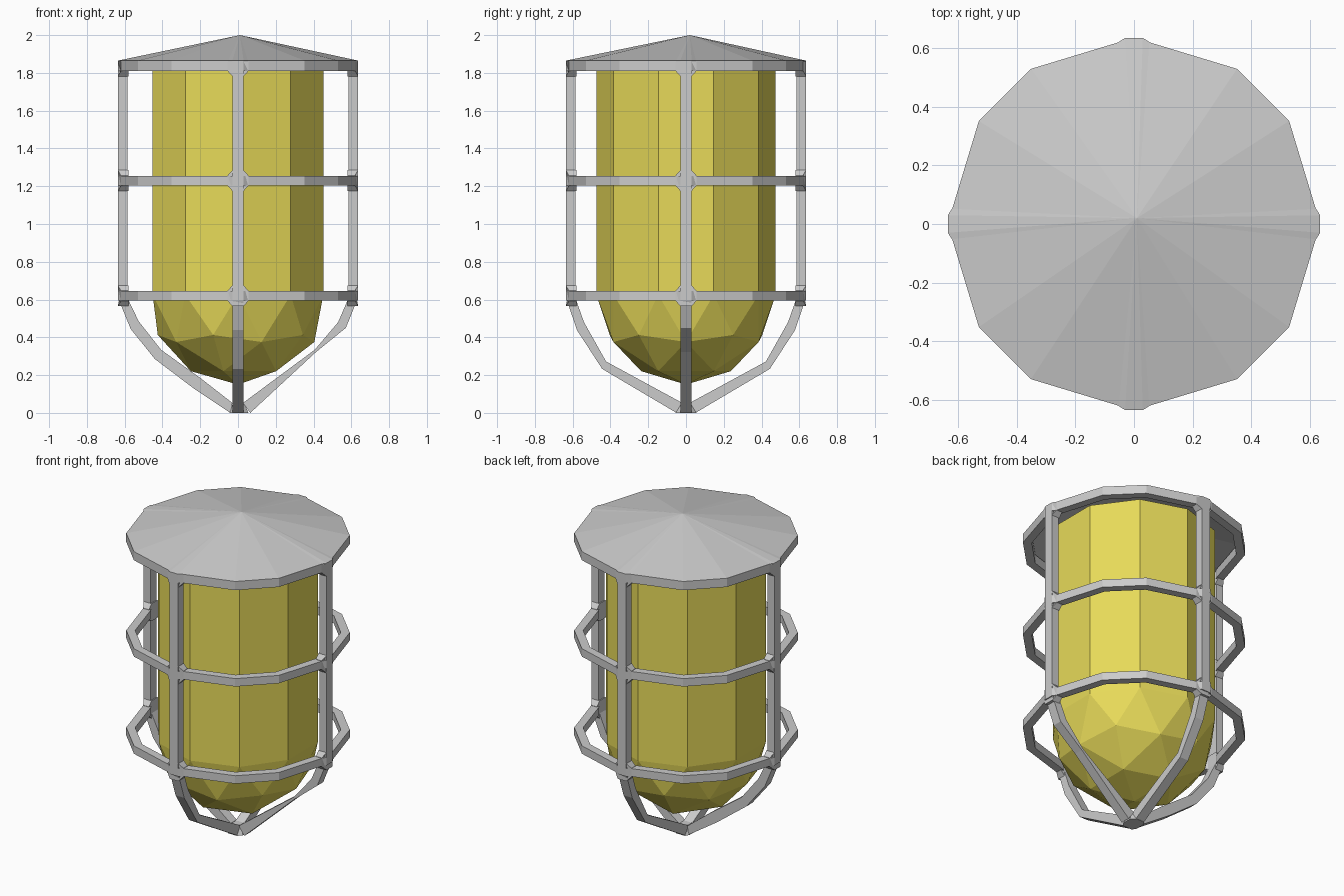
import bpy, bmesh
from math import pi
from mathutils import Matrix, Vector

if "Cube" in bpy.data.objects:
    bpy.data.objects.remove(bpy.data.objects["Cube"])


def finish(bm, name, mat=None):
    bmesh.ops.recalc_face_normals(bm, faces=bm.faces[:])
    me = bpy.data.meshes.new(name)
    bm.to_mesh(me)
    bm.free()
    ob = bpy.data.objects.new(name, me)
    bpy.context.collection.objects.link(ob)
    if mat:
        me.materials.append(mat)
    return ob


def loft(bm, loops, closed=False, caps=True):
    """Join equal-length loops of points with quads."""
    vs = [[bm.verts.new(p) for p in l] for l in loops]
    n = len(vs[0])
    for i in range(len(vs) if closed else len(vs) - 1):
        a, b = vs[i], vs[(i + 1) % len(vs)]
        for j in range(n):
            bm.faces.new((a[j], a[(j + 1) % n], b[(j + 1) % n], b[j]))
    if caps and not closed:
        bm.faces.new(vs[0])
        bm.faces.new(vs[-1])


# Rounded-square outline of the cage: one quarter, rotated four times
quarter = [(0.636, -0.03), (0.636, 0.03), (0.621, 0.052), (0.53, 0.352), (0.352, 0.53), (0.052, -0.621)]
quarter = quarter[:5] + [(0.052, 0.621)]


def outline(quart):
    return [Matrix.Rotation(k * pi / 2, 2) @ Vector(p) for k in range(4) for p in quart]


outer = outline(quarter)
inner = outline([(x * 0.92, y * 0.92) for x, y in quarter])


def at(pts, z):
    return [(p[0], p[1], z) for p in pts]


# Horizontal cage rings
for name, z0, z1 in (("lower_ring", 0.595, 0.645), ("middle_ring", 1.205, 1.255),
                     ("top_ring", 1.81, 1.865)):
    bm = bmesh.new()
    loft(bm, [at(outer, z0), at(outer, z1), at(inner, z1), at(inner, z0)], closed=True)
    finish(bm, name)

# Shallow conical cap with a slightly off-centre peak
bm = bmesh.new()
rim = [bm.verts.new(p) for p in at(outer, 1.865)]
apex = bm.verts.new((0.01, 0.02, 2.0))
for i, v in enumerate(rim):
    bm.faces.new((v, rim[(i + 1) % len(rim)], apex))
finish(bm, "cap")

# Cage bars as (outer r, z, inner r, z); each goes down the side and under the glass
top = [(0.636, 1.85, 0.586, 1.85), (0.636, 0.61, 0.586, 0.61)]
bottom_y = [(0.577, 0.438, 0.54, 0.48), (0.444, 0.233, 0.423, 0.272), (0.05, 0.0, 0.02, 0.053)]
bottom_left = [(0.568, 0.444, 0.526, 0.485), (0.44, 0.285, 0.407, 0.334),
               (0.238, 0.132, 0.2, 0.185), (0.04, 0.0, 0.03, 0.053)]
bottom_right = [(0.571, 0.45, 0.53, 0.48), (0.413, 0.322, 0.406, 0.334), (0.065, 0.0, 0.027, 0.053)]
w = 0.03
gusset = [(0.055, 0.027), (0.03, 0.055), (-0.03, 0.055), (-0.055, 0.027),
          (-0.055, -0.027), (-0.03, -0.055), (0.03, -0.055), (0.055, -0.027)]
for k, (name, low) in enumerate((("right_bar", bottom_right), ("back_bar", bottom_y),
                                 ("left_bar", bottom_left), ("front_bar", bottom_y))):
    bm = bmesh.new()
    loft(bm, [[(ro, -w, zo), (ro, w, zo), (ri, w, zi), (ri, -w, zi)]
              for ro, zo, ri, zi in top + low])
    # Chamfered webs where the bar meets each ring
    for z in (0.62, 1.23, 1.837):
        pts = [(y, min(z + dz, 1.86)) for y, dz in gusset]
        loft(bm, [[(0.58, y, h) for y, h in pts],
                  [(0.636 if abs(y) < 0.04 else 0.62, y, h) for y, h in pts]])
    bm.transform(Matrix.Rotation(k * pi / 2, 4, 'Z'))
    finish(bm, name)

# Hub where the bars meet at the bottom
hub = [(0.055, 0.03), (0.03, 0.055), (-0.03, 0.055), (-0.045, 0.03),
       (-0.045, -0.03), (-0.03, -0.055), (0.03, -0.055), (0.055, -0.03)]
bm = bmesh.new()
loft(bm, [at(hub, 0.0), at([(x * 0.6, y * 0.6) for x, y in hub], 0.053)])
finish(bm, "bottom_hub")

# Yellow glass: lower half of an icosphere with its rim extruded up
yellow = bpy.data.materials.new("yellow_glass")
yellow.diffuse_color = (0.8, 0.7, 0.1, 1)
yellow.use_nodes = True
yellow.node_tree.nodes["Principled BSDF"].inputs["Base Color"].default_value = yellow.diffuse_color
bm = bmesh.new()
bmesh.ops.create_icosphere(bm, subdivisions=2, radius=0.475)
bmesh.ops.delete(bm, geom=[v for v in bm.verts if v.co.z > 0.01], context='VERTS')
edges = [e for e in bm.edges if e.is_boundary]
up = bmesh.ops.extrude_edge_only(bm, edges=edges)["geom"]
for v in up:
    if isinstance(v, bmesh.types.BMVert):
        v.co.z = 1.862 - 0.625
bmesh.ops.translate(bm, verts=bm.verts[:], vec=(0, 0, 0.625))
finish(bm, "glass", yellow)
